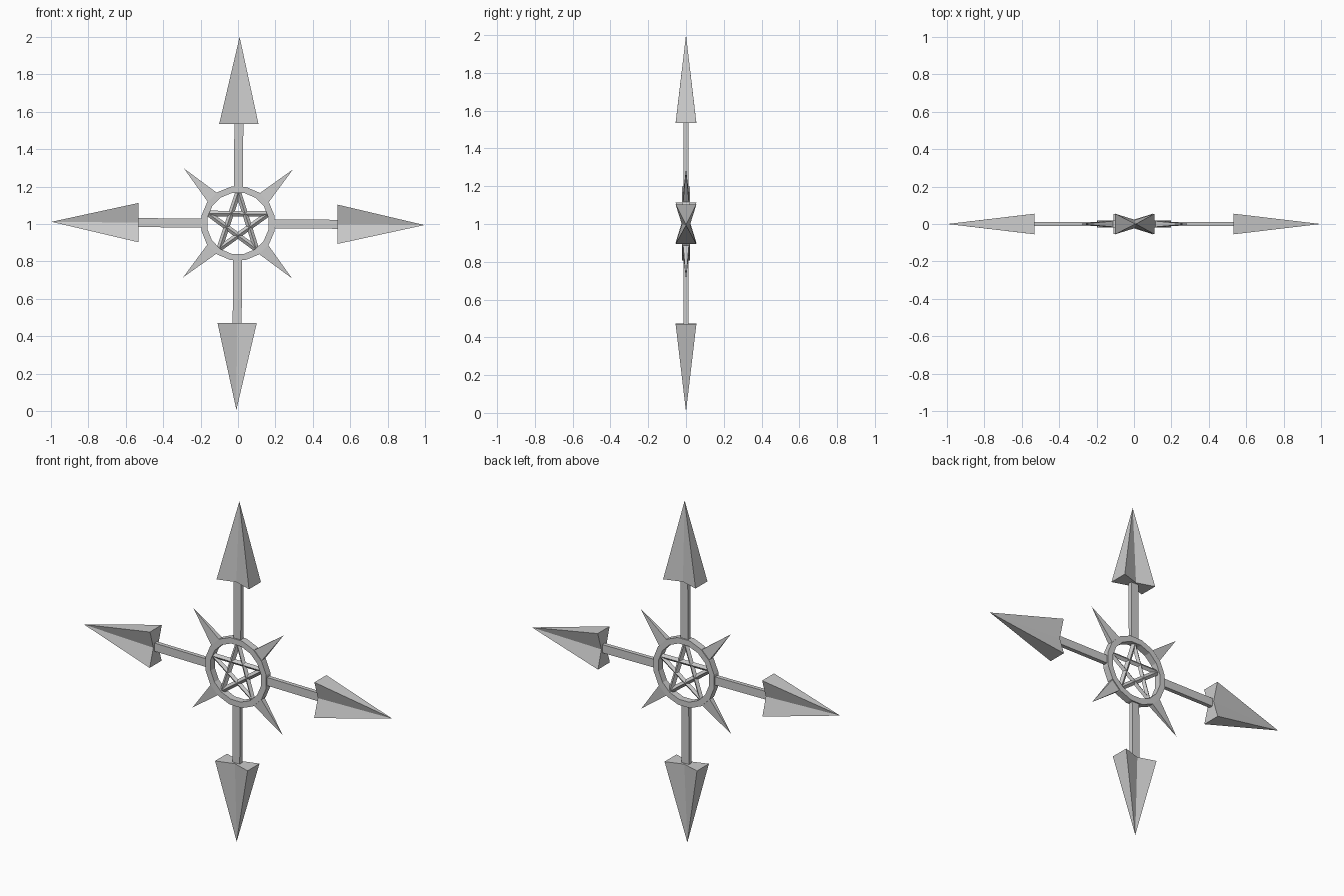
import bpy, bmesh
from math import sin, cos, pi, radians
from mathutils import Matrix, Vector

if "Cube" in bpy.data.objects:
    bpy.data.objects.remove(bpy.data.objects["Cube"])

CENTER = Matrix.Translation((0, 0, 1.003)) @ Matrix.Rotation(radians(0.5), 4, 'Y')


def make(name, verts, faces, turn=0.0):
    """Mesh object turned about the y axis, then moved to the emblem centre."""
    me = bpy.data.meshes.new(name)
    me.from_pydata(verts, [], faces)
    me.transform(CENTER @ Matrix.Rotation(turn, 4, 'Y'))
    bm = bmesh.new()
    bm.from_mesh(me)
    bmesh.ops.recalc_face_normals(bm, faces=bm.faces)
    bm.to_mesh(me)
    bm.free()
    ob = bpy.data.objects.new(name, me)
    bpy.context.collection.objects.link(ob)
    return ob


def cone(name, section, z0, z1, turn):
    """Section at z0 drawn to a point at z1."""
    n = len(section)
    verts = [(x, y, z0) for x, y in section] + [(0, 0, z1)]
    faces = [(i, (i + 1) % n, n) for i in range(n)] + [tuple(range(n))]
    return make(name, verts, faces, turn)


def prism(name, section, a, b, turn=0.0):
    """Bar with the given section running from a to b in the xz plane."""
    a, b = Vector(a), Vector(b)
    side = (b - a).normalized().cross(Vector((0, 1, 0)))
    n = len(section)
    verts = [p + side * s + Vector((0, y, 0)) for p in (a, b) for s, y in section]
    faces = [(i, (i + 1) % n, n + (i + 1) % n, n + i) for i in range(n)]
    faces += [tuple(range(n)), tuple(range(n, 2 * n))]
    return make(name, verts, faces, turn)


def rect(w, d):
    return [(-w, -d), (w, -d), (w, d), (-w, d)]


# four arms: flat shaft and bow-tie section arrowhead
BOWTIE = [(-.105, -.055), (0, -.022), (.105, -.055),
          (.105, .055), (0, .022), (-.105, .055)]
for k in range(4):
    prism(f"arm_shaft_{k}", rect(.024, .012), (0, 0, .19), (0, 0, .55), k * pi / 2)
    cone(f"arrowhead_{k}", BOWTIE, .532, .997, k * pi / 2)

# four diagonal spikes
for k in range(4):
    cone(f"spike_{k}", rect(.036, .016), .185, .412, pi / 4 + k * pi / 2)

# ring with square section
N = 16
profile = [(.2, -.02), (.2, .02), (.166, .02), (.166, -.02)]
verts, faces = [], []
for i in range(N):
    t = 2 * pi * (i + .5) / N
    verts += [(r * sin(t), y, r * cos(t)) for r, y in profile]
    j = (i + 1) % N
    faces += [(4 * i + k, 4 * i + (k + 1) % 4, 4 * j + (k + 1) % 4, 4 * j + k)
              for k in range(4)]
make("ring", verts, faces)

# five-pointed star of ridged bars
DIAMOND = [(-.015, 0), (0, -.012), (.015, 0), (0, .012)]
pts = [(.168 * sin(2 * pi * i / 5), 0, .168 * cos(2 * pi * i / 5)) for i in range(5)]
for i in range(5):
    prism(f"star_bar_{i}", DIAMOND, pts[i], pts[(i + 2) % 5])
